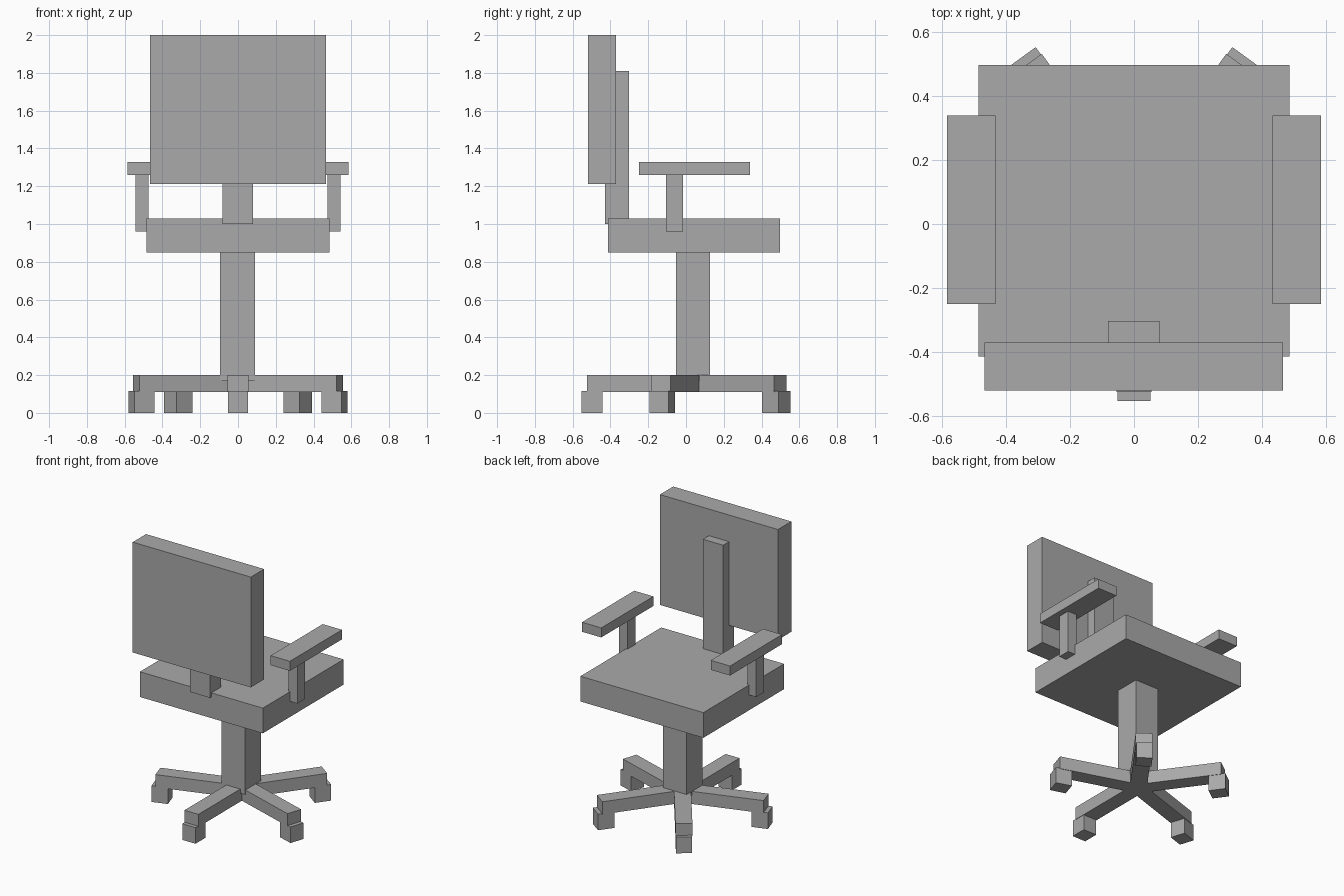
import bpy, math
from mathutils import Matrix, Vector

if "Cube" in bpy.data.objects:
    bpy.data.objects.remove(bpy.data.objects["Cube"])

grey = bpy.data.materials.new("plain grey")
grey.diffuse_color = (0.4, 0.4, 0.4, 1)
grey.use_nodes = True
grey.node_tree.nodes["Principled BSDF"].inputs["Base Color"].default_value = grey.diffuse_color


def box(name, x, y, z, matrix=Matrix()):
    """Box from (min, max) ranges, optionally placed by a matrix."""
    corners = [matrix @ Vector((a, b, c)) for a in x for b in y for c in z]
    faces = [(0, 1, 3, 2), (4, 6, 7, 5), (0, 4, 5, 1),
             (2, 3, 7, 6), (0, 2, 6, 4), (1, 5, 7, 3)]
    mesh = bpy.data.meshes.new(name)
    mesh.from_pydata(corners, [], faces)
    mesh.materials.append(grey)
    obj = bpy.data.objects.new(name, mesh)
    bpy.context.collection.objects.link(obj)
    return obj


# Seat, backrest and the upright joining them
box("seat", (-0.485, 0.485), (-0.413, 0.497), (0.85, 1.03))
box("backrest", (-0.467, 0.465), (-0.52, -0.37), (1.213, 2.0))
box("back_upright", (-0.081, 0.079), (-0.428, -0.303), (1.0, 1.81))

# Central column
box("column", (-0.095, 0.091), (-0.053, 0.128), (0.17, 0.85))

# Armrests with their posts
for side, s in (("left", -1), ("right", 1)):
    box(f"armrest_{side}", sorted((s * 0.432, s * 0.584)), (-0.25, 0.338), (1.26, 1.328))
    box(f"armrest_post_{side}", sorted((s * 0.473, s * 0.542)), (-0.105, -0.017), (0.96, 1.26))

# Five-legged star base with block feet
for i in range(5):
    turn = Matrix.Translation((0, 0.041, 0)) @ Matrix.Rotation(math.radians(-90 + 72 * i), 4, 'Z')
    box(f"base_leg_{i + 1}", (0, 0.566), (-0.055, 0.055), (0.11, 0.2), turn)
    box(f"foot_{i + 1}", (0.483, 0.594), (-0.052, 0.052), (0, 0.115), turn)
